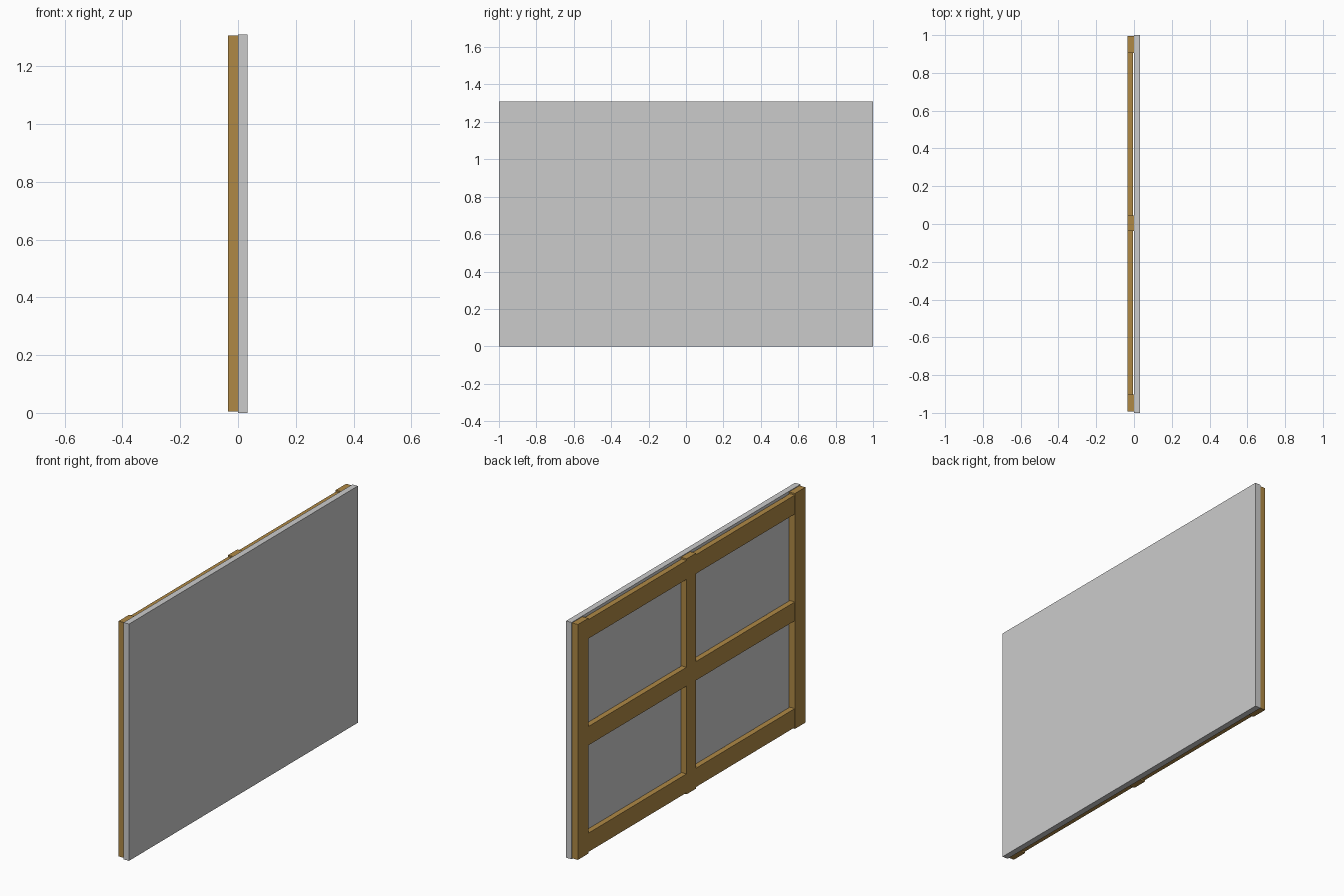
import bpy
import bmesh
from mathutils import Vector

if "Cube" in bpy.data.objects:
    bpy.data.objects.remove(bpy.data.objects["Cube"])

wood = bpy.data.materials.new("wood")
wood.diffuse_color = (0.43, 0.25, 0.06, 1)
wood.use_nodes = True
wood.node_tree.nodes["Principled BSDF"].inputs["Base Color"].default_value = wood.diffuse_color


def box(name, x, y, z, material=None):
    bm = bmesh.new()
    bmesh.ops.create_cube(bm, size=1)
    lo, hi = Vector((x[0], y[0], z[0])), Vector((x[1], y[1], z[1]))
    for v in bm.verts:
        v.co = (lo + hi) / 2 + v.co * (hi - lo)
    mesh = bpy.data.meshes.new(name)
    bm.to_mesh(mesh)
    bm.free()
    obj = bpy.data.objects.new(name, mesh)
    bpy.context.collection.objects.link(obj)
    if material:
        mesh.materials.append(material)
    return obj


# Flat front board
box("panel", (0, 0.033), (-1, 1), (0, 1.31))

# Upright timbers on the back
stiles = {"left": (-0.993, -0.902), "middle": (-0.038, 0.044), "right": (0.904, 0.995)}
for side, y in stiles.items():
    box(side + "_stile", (-0.035, 0), y, (0.004, 1.306), wood)

# Cross timbers fitted between the uprights, slightly clear of the board
rails = {"bottom": (0.012, 0.116), "centre": (0.602, 0.706), "top": (1.192, 1.297)}
bays = {"left": (-0.902, -0.038), "right": (0.044, 0.904)}
for level, z in rails.items():
    for side, y in bays.items():
        box(f"{level}_{side}_rail", (-0.034, -0.004), y, z, wood)
